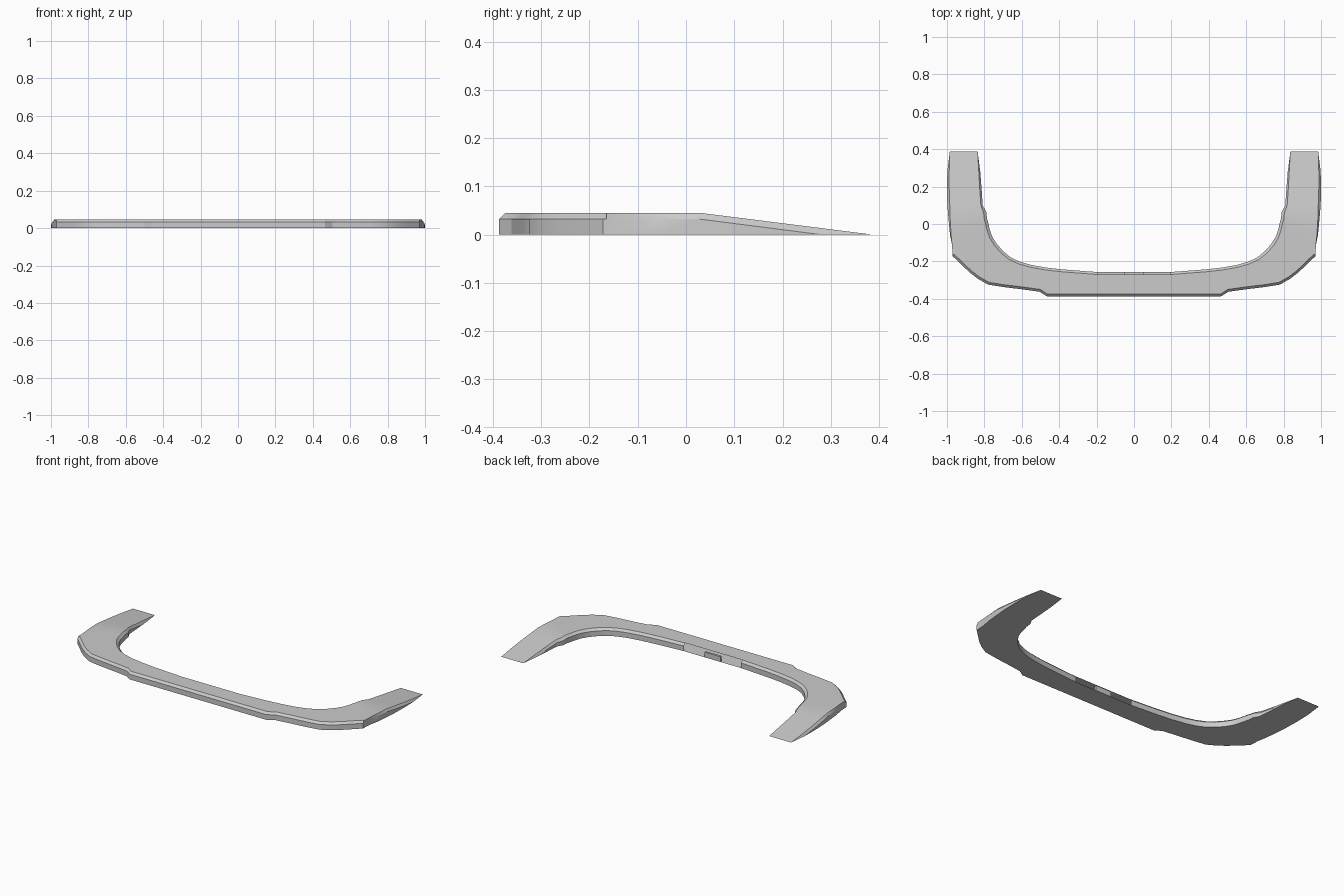
import bpy, bmesh, math
from mathutils import Vector

if "Cube" in bpy.data.objects:
    bpy.data.objects.remove(bpy.data.objects["Cube"], do_unlink=True)

grey = bpy.data.materials.new("plain grey")
grey.use_nodes = True
colour = (0.6, 0.6, 0.6, 1)
grey.diffuse_color = colour
grey.node_tree.nodes["Principled BSDF"].inputs["Base Color"].default_value = colour

NOTCH, TAB, TOP, SHOULDER = 0.195, 0.053, 0.045, 0.032
# Stations of one half: outer edge, inner edge, outer bevel, inner bevel
half = [
    ((NOTCH, -.387), (NOTCH, -.257), .013, .013),
    ((.465, -.387), (.38, -.243), .013, .013),
    ((.505, -.362), (.47, -.233), .013, .013),
    ((.60, -.349), (.55, -.219), .013, .013),
    ((.70, -.337), (.61, -.202), .013, .013),
    ((.78, -.324), (.66, -.178), .013, .014),
    ((.835, -.293), (.70, -.145), .013, .015),
    ((.88, -.258), (.735, -.105), .013, .015),
    ((.925, -.215), (.757, -.07), .013, .015),
    ((.970, -.172), (.768, -.04), .013, .015),
    ((.970, -.165), (.770, -.035), 0, .015),
    ((.973, -.11), (.778, 0), 0, .015),
    ((.984, -.055), (.786, .03), .006, .015),
    ((.992, .03), (.790, .065), .009, .015),
    ((.998, .10), (.809, .10), .013, .010),
    ((1.0, .19), (.815, .19), .012, .010),
    ((.998, .28), (.822, .28), .010, .008),
    ((.985, .387), (.836, .387), 0, 0),
]
mirrored = [((-o[0], o[1]), (-i[0], i[1]), a, b) for o, i, a, b in reversed(half)]
stations = mirrored + half


def ramp(height, y, end):
    """Level up to the arm, then a straight slope to the ground."""
    return height * max(0, min(1, (end - y) / (end - .03)))


def inset(path, n, width, side):
    """Move a path point sideways by the bevel width."""
    before, after = path[max(n - 1, 0)], path[min(n + 1, len(path) - 1)]
    d = (Vector(after) - Vector(before)).normalized()
    return Vector(path[n]) + Vector((-d.y, d.x)) * width * side


def finish(bm, name):
    mesh = bpy.data.meshes.new(name)
    bm.to_mesh(mesh)
    bm.free()
    mesh.materials.append(grey)
    obj = bpy.data.objects.new(name, mesh)
    bpy.context.collection.objects.link(obj)
    return obj


# Curved lip: a bevelled six-sided section along the two edges
bm = bmesh.new()
outer = [s[0] for s in stations]
inner = [s[1] for s in stations]
rings = []
for n, (o, i, bo, bi) in enumerate(stations):
    to, ti = inset(outer, n, bo, 1), inset(inner, n, bi, -1)
    section = [
        (*o, 0), (*o, ramp(SHOULDER, o[1], .28)),
        (*to, ramp(TOP, to.y, .387)), (*ti, ramp(TOP, ti.y, .387)),
        (*i, ramp(SHOULDER, i[1], .28)), (*i, 0),
    ]
    rings.append([bm.verts.new(p) for p in section])
for n, (a, b) in enumerate(zip(rings, rings[1:])):
    for k in range(6):
        # The inner wall is open across the middle notch
        if n == len(half) - 1 and k in (3, 4):
            continue
        m = (k + 1) % 6
        bm.faces.new((a[k], b[k], b[m], a[m]))
bmesh.ops.remove_doubles(bm, verts=bm.verts, dist=.0005)
bmesh.ops.dissolve_degenerate(bm, edges=bm.edges, dist=.0003)
lip = finish(bm, "curved_lip")

# Small mounting tab in the middle of the notch
bm = bmesh.new()
bmesh.ops.create_cube(bm, size=1)
for v in bm.verts:
    v.co = (v.co.x * 2 * TAB, v.co.y * .013 - .2635, (v.co.z + .5) * SHOULDER)
finish(bm, "mounting_tab")

bpy.ops.object.select_all(action="DESELECT")
lip.select_set(True)
bpy.context.view_layer.objects.active = lip
bpy.ops.object.shade_smooth_by_angle(angle=math.radians(22))
